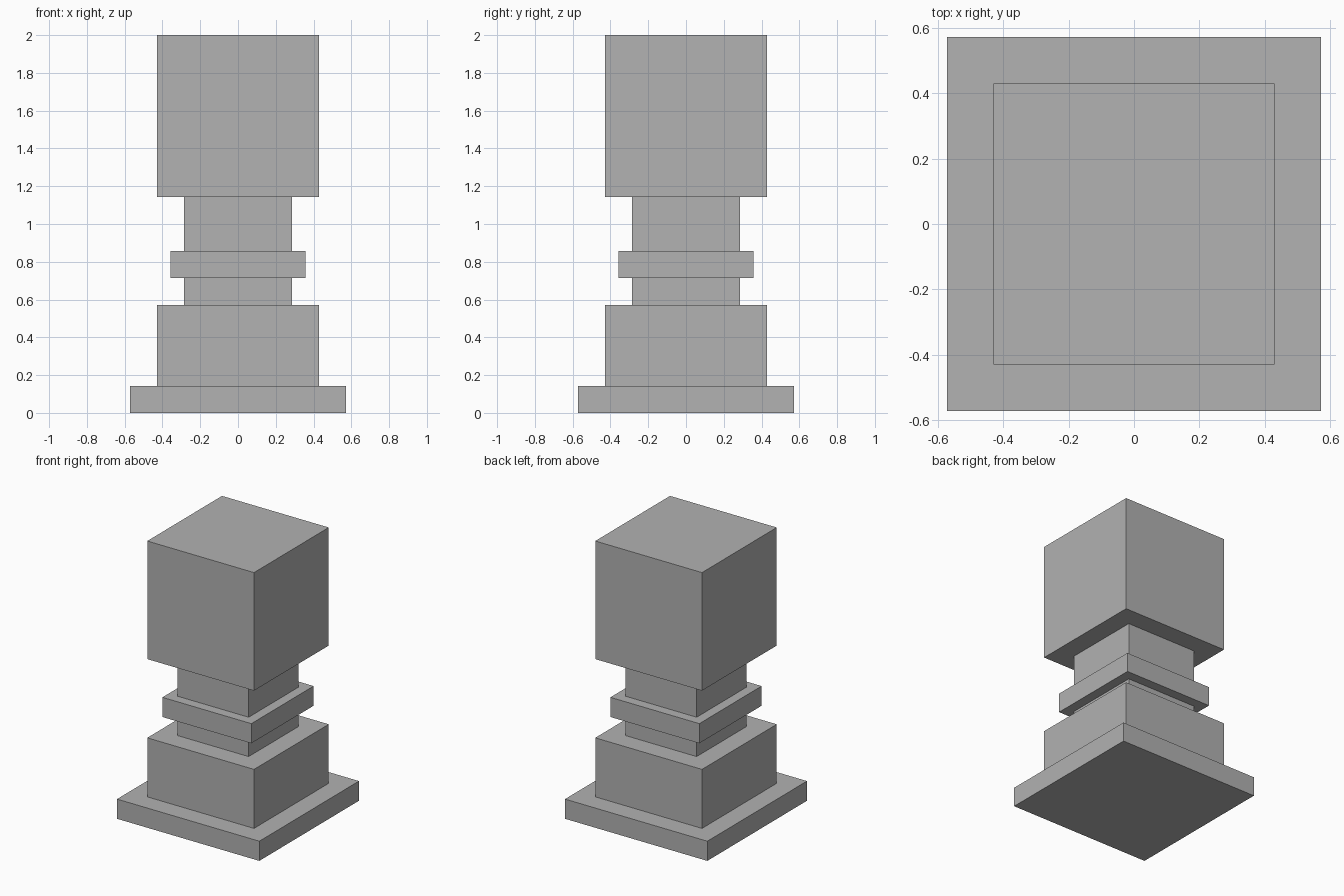
import bpy

# Remove the default object
default = bpy.data.objects.get("Cube")
if default:
    bpy.data.objects.remove(default, do_unlink=True)

UNIT = 2 / 14  # every part sits on a grid fourteen steps tall

# Single stone colour
stone = bpy.data.materials.new("stone_grey")
stone.use_nodes = True
grey = (0.445, 0.445, 0.445, 1)
stone.diffuse_color = grey
stone.node_tree.nodes["Principled BSDF"].inputs["Base Color"].default_value = grey


def square_block(name, width, bottom, top):
    """Square block centred on the axis, sized in grid steps."""
    height = top - bottom
    bpy.ops.mesh.primitive_cube_add(size=1, location=(0, 0, (bottom + height / 2) * UNIT))
    block = bpy.context.object
    block.name = name
    block.scale = (width * UNIT, width * UNIT, height * UNIT)
    bpy.ops.object.transform_apply(location=False, rotation=False, scale=True)
    block.data.materials.append(stone)
    return block


# Parts from the ground up
square_block("base_slab", 8, 0, 1)
square_block("pedestal", 6, 1, 4)
square_block("neck", 4, 4, 8)
square_block("collar", 5, 5, 6)
square_block("head_block", 6, 8, 14)
